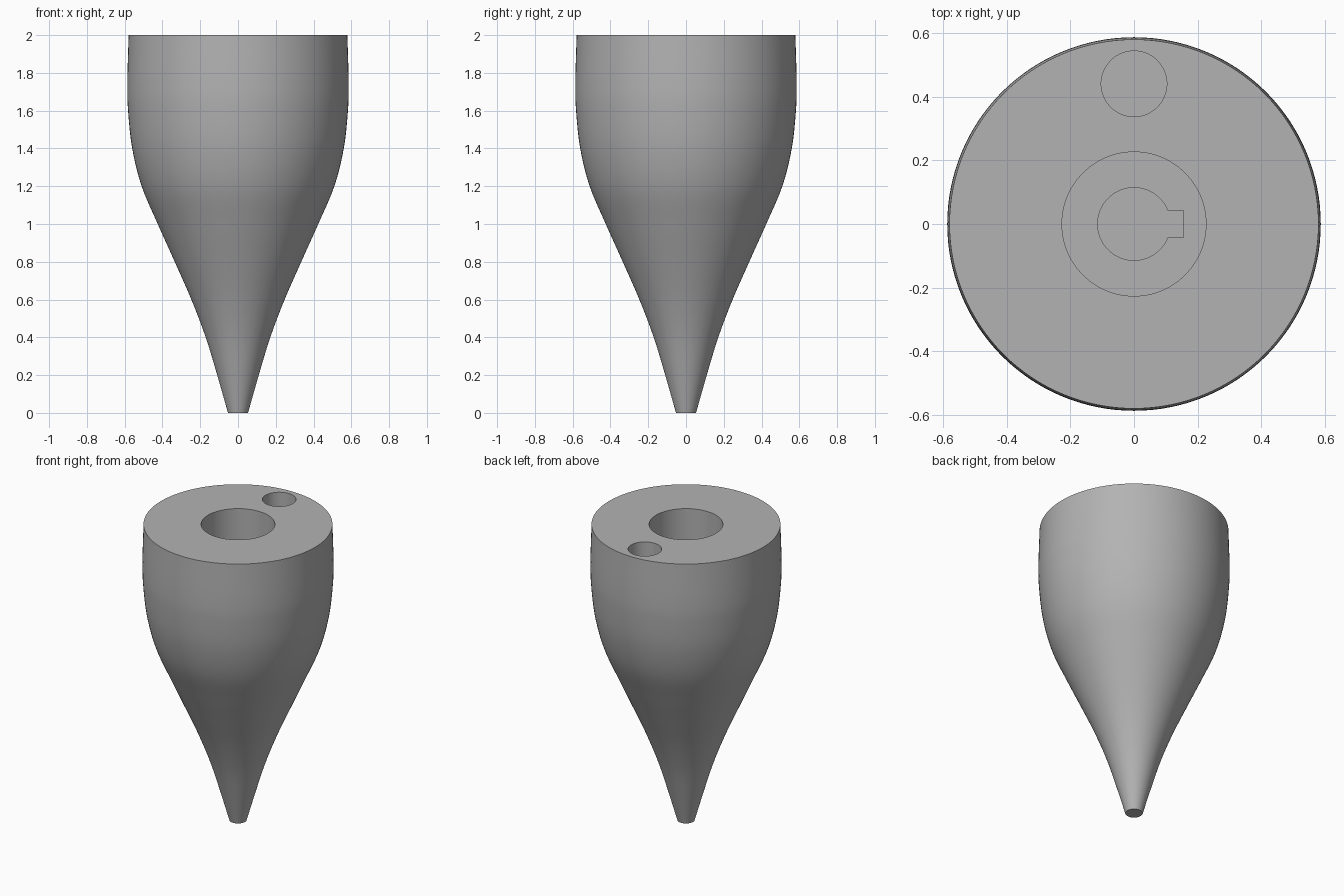
import bpy
import bmesh
import math
from mathutils import Vector, Matrix

cube = bpy.data.objects.get("Cube")
if cube:
    bpy.data.objects.remove(cube, do_unlink=True)

# One plain grey material
GREY = (0.45, 0.45, 0.45, 1)
grey = bpy.data.materials.new("plain grey")
grey.use_nodes = True
grey.diffuse_color = GREY
grey.node_tree.nodes["Principled BSDF"].inputs["Base Color"].default_value = GREY


def add_object(name, bm):
    bmesh.ops.recalc_face_normals(bm, faces=bm.faces)
    mesh = bpy.data.meshes.new(name)
    bm.to_mesh(mesh)
    bm.free()
    mesh.materials.append(grey)
    obj = bpy.data.objects.new(name, mesh)
    bpy.context.collection.objects.link(obj)
    return obj


def smooth_path(points, steps):
    """Catmull-Rom interpolation through the points."""
    pts = [Vector(p) for p in points]
    pts = [2 * pts[0] - pts[1]] + pts + [2 * pts[-1] - pts[-2]]
    path = []
    for a, b, c, d in zip(pts, pts[1:], pts[2:], pts[3:]):
        for i in range(steps):
            t = i / steps
            path.append(b + (c - a) * t / 2 + (2 * a - 5 * b + 4 * c - d) * t**2 / 2
                        + (3 * b - a - 3 * c + d) * t**3 / 2)
    return path + [pts[-2]]


def lathe(name, profile, segments):
    bm = bmesh.new()
    rings = []
    for r, z in profile:
        ring = bmesh.ops.create_circle(bm, segments=segments, radius=r,
                                       matrix=Matrix.Translation((0, 0, z)))
        rings.append(ring["verts"])
    for low, high in zip(rings, rings[1:]):
        for i in range(segments):
            j = (i + 1) % segments
            bm.faces.new((low[i], low[j], high[j], high[i]))
    bm.faces.new(rings[0])
    bm.faces.new(rings[-1])
    return add_object(name, bm)


def cylinder(name, radius, y, bottom, top):
    bm = bmesh.new()
    bmesh.ops.create_cone(bm, cap_ends=True, segments=96, radius1=radius, radius2=radius,
                          depth=top - bottom,
                          matrix=Matrix.Translation((0, y, (top + bottom) / 2)))
    return add_object(name, bm)


def box(name, low, high):
    bm = bmesh.new()
    low, high = Vector(low), Vector(high)
    bmesh.ops.create_cube(bm, size=1, matrix=Matrix.Translation((low + high) / 2)
                          @ Matrix.Diagonal((*(high - low), 1)))
    return add_object(name, bm)


def cut(target, cutter):
    mod = target.modifiers.new(cutter.name, "BOOLEAN")
    mod.operation = "DIFFERENCE"
    mod.solver = "EXACT"
    mod.object = cutter
    bpy.context.view_layer.objects.active = target
    bpy.ops.object.modifier_apply(modifier=mod.name)
    bpy.data.objects.remove(cutter, do_unlink=True)


# Tapered body, from the narrow tip up to the flat top
PROFILE = [(0.053, 0), (0.11, 0.2), (0.171, 0.4), (0.247, 0.6), (0.335, 0.8), (0.425, 1),
           (0.51, 1.2), (0.56, 1.4), (0.582, 1.6), (0.586, 1.75), (0.579, 2)]
body = lathe("tapered_body", smooth_path(PROFILE, 6), 128)

# Round recess, keyed bore below it, and the small off-centre hole
RECESS_FLOOR, BORE_FLOOR = 1.5, 1.0
cut(body, cylinder("recess_cutter", 0.226, 0, RECESS_FLOOR, 2.1))
cut(body, cylinder("bore_cutter", 0.114, 0, BORE_FLOOR, RECESS_FLOOR + 0.1))
cut(body, box("keyway_cutter", (0, -0.042, BORE_FLOOR), (0.155, 0.042, RECESS_FLOOR + 0.1)))
cut(body, cylinder("side_hole_cutter", 0.103, 0.44, 1.6, 2.1))

# Smooth walls with crisp rims
bpy.ops.object.select_all(action="DESELECT")
body.select_set(True)
bpy.context.view_layer.objects.active = body
bpy.ops.object.shade_smooth_by_angle(angle=math.radians(30))
